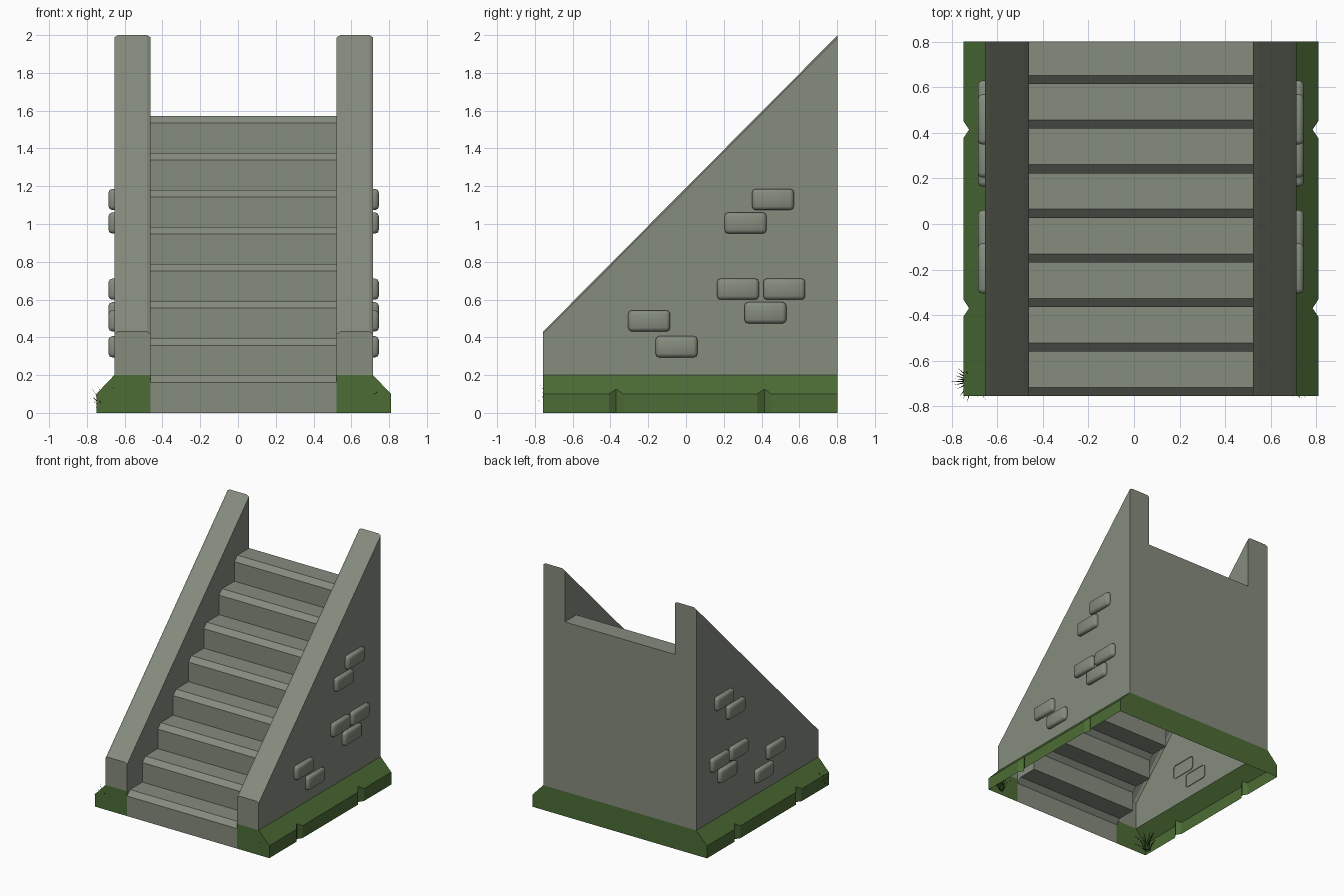
import bpy, bmesh, math, random
from mathutils import Vector

cube = bpy.data.objects.get("Cube")
if cube:
    bpy.data.objects.remove(cube, do_unlink=True)
random.seed(4)

# Main dimensions
CX = 0.03                                 # middle of the stairs
INNER, OUTER, SKIRT = 0.4925, 0.685, 0.78   # half widths
FRONT, BACK = -0.757, 0.803
BASE = 0.2                                # top of the mossy skirt
RAIL_LOW, RAIL_HIGH = 0.43, 2.0
STEPS, PITCH, NOSE = 8, 0.196, 0.038


def material(name, rgb):
    m = bpy.data.materials.new(name)
    m.use_nodes = True
    m.diffuse_color = (*rgb, 1)
    bsdf = m.node_tree.nodes["Principled BSDF"]
    bsdf.inputs["Base Color"].default_value = (*rgb, 1)
    bsdf.inputs["Roughness"].default_value = 0.9
    return m


stone = material("grey stone", (0.235, 0.262, 0.208))
moss = material("moss green", (0.072, 0.15, 0.036))
blade_green = material("dark grass", (0.02, 0.045, 0.012))


def face(bm, pts, out):
    """Add a polygon whose normal points along out."""
    f = bm.faces.new([bm.verts.new(p) for p in pts])
    f.normal_update()
    if f.normal.dot(Vector(out)) < 0:
        f.normal_flip()


def finish(bm, name, mat, weld=True):
    if weld:
        bmesh.ops.remove_doubles(bm, verts=bm.verts, dist=0.0005)
    me = bpy.data.meshes.new(name)
    bm.to_mesh(me)
    bm.free()
    me.materials.append(mat)
    ob = bpy.data.objects.new(name, me)
    bpy.context.scene.collection.objects.link(ob)
    return ob


# Stair profile as (y, z): riser, sloped nosing, tread
profile = []
for k in range(STEPS):
    y, top = FRONT + PITCH * k, BASE + PITCH * k
    profile += [(y, top - PITCH if k else 0), (y, top - NOSE), (y + NOSE, top)]
TOP = BASE + PITCH * (STEPS - 1)
profile.append((BACK, TOP))

bm = bmesh.new()
for (y0, z0), (y1, z1) in zip(profile, profile[1:]):
    face(bm, [(CX - INNER, y0, z0), (CX + INNER, y0, z0),
              (CX + INNER, y1, z1), (CX - INNER, y1, z1)], (0, -1, 1))
finish(bm, "steps", stone)

# Side walls with sloping, slightly chamfered tops
CH, DROP = 0.02, 0.012
section = [(OUTER, DROP), (OUTER - CH, 0), (INNER + CH, 0), (INNER, DROP)]


def side_wall(s, name):
    bm = bmesh.new()

    def X(d):
        return CX + s * d
    for (a, da), (b, db) in zip(section, section[1:]):
        face(bm, [(X(a), FRONT, RAIL_LOW - da), (X(b), FRONT, RAIL_LOW - db),
                  (X(b), BACK, RAIL_HIGH - db), (X(a), BACK, RAIL_HIGH - da)], (0, -1, 1))
    low, high = RAIL_LOW - DROP, RAIL_HIGH - DROP
    face(bm, [(X(OUTER), FRONT, BASE), (X(OUTER), FRONT, low),
              (X(OUTER), BACK, high), (X(OUTER), BACK, BASE)], (s, 0, 0))
    face(bm, [(X(INNER), y, z) for y, z in profile[1:] + [(BACK, high), (FRONT, low)]],
         (-s, 0, 0))
    face(bm, [(X(OUTER), FRONT, BASE)] + [(X(d), FRONT, RAIL_LOW - e) for d, e in section]
         + [(X(INNER), FRONT, BASE)], (0, -1, 0))
    finish(bm, name, stone)


side_wall(1, "left_wall")
side_wall(-1, "right_wall")

# Back wall, cut down between the rails
bm = bmesh.new()
outline = [(OUTER, BASE)] + [(d, RAIL_HIGH - e) for d, e in section] + [(INNER, TOP)]
face(bm, [(CX + d, BACK, z) for d, z in outline]
     + [(CX - d, BACK, z) for d, z in reversed(outline)], (0, 1, 0))
finish(bm, "back_wall", stone)

# Mossy skirt with V notches along both sides
MID, DEPTH, HALF = 0.1, 0.025, 0.038
slope = (BASE - MID) / (SKIRT - OUTER)
stations = [(FRONT, 0)]
for c in (-0.37, 0.415):
    stations += [(c - HALF, 0), (c, DEPTH), (c + HALF, 0)]
stations.append((BACK, 0))

bm = bmesh.new()
for s in (1, -1):
    columns = [[(CX + s * (SKIRT - d), y, 0), (CX + s * (SKIRT - d), y, MID + d * slope),
                (CX + s * OUTER, y, BASE)] for y, d in stations]
    for a, b in zip(columns, columns[1:]):
        for i in range(2):
            face(bm, [a[i], b[i], b[i + 1], a[i + 1]], (s, 0, 0.1))
    face(bm, columns[0] + [(CX + s * INNER, FRONT, BASE), (CX + s * INNER, FRONT, 0)],
         (0, -1, 0))
band = [(SKIRT, 0), (SKIRT, MID), (OUTER, BASE)]
face(bm, [(CX + d, BACK, z) for d, z in band]
     + [(CX - d, BACK, z) for d, z in reversed(band)], (0, 1, 0))
finish(bm, "mossy_skirt", moss)

# Raised bricks, mirrored on both walls: centre (y, z)
bricks = [(0.46, 1.13), (0.315, 1.005), (0.275, 0.655), (0.52, 0.655),
          (0.42, 0.53), (-0.195, 0.487), (-0.05, 0.35)]
for s, side in ((1, "left"), (-1, "right")):
    for n, (y, z) in enumerate(bricks):
        bm = bmesh.new()
        bmesh.ops.create_cube(bm, size=1)
        for v in bm.verts:
            v.co = Vector((CX + s * (OUTER + 0.013) + v.co.x * 0.036,
                           y + v.co.y * 0.222, z + v.co.z * 0.112))
        rear = [f for f in bm.faces if f.normal.x * s < -0.5]
        bmesh.ops.delete(bm, geom=rear, context='FACES')
        edges = [e for e in bm.edges if not e.is_boundary]
        bmesh.ops.bevel(bm, geom=edges, offset=0.02, segments=2, profile=0.5,
                        affect='EDGES')
        ob = finish(bm, f"{side}_brick_{n + 1}", stone)
        bpy.ops.object.select_all(action='DESELECT')
        ob.select_set(True)
        bpy.context.view_layer.objects.active = ob
        bpy.ops.object.shade_smooth_by_angle(angle=math.radians(50))


# Grass tufts: thin tapering blades that bend outward
def tuft(name, centre, count, lean, height, width):
    bm = bmesh.new()
    for i in range(count):
        a = math.tau * (i + random.random() * 0.6) / count
        out = Vector((math.cos(a), math.sin(a), 0))
        side = Vector((-out.y, out.x, 0)) * width
        reach = random.uniform(*lean)
        h = random.uniform(*height)
        root = Vector(centre) + out * reach * 0.2
        mid = root + out * reach * 0.3 + Vector((0, 0, h * 0.65))
        tip = root + out * reach * 0.8 + Vector((0, 0, h))
        face(bm, [root - side, root + side, mid + side * 0.7, mid - side * 0.7], out)
        face(bm, [mid - side * 0.7, mid + side * 0.7, tip], out)
    finish(bm, name, blade_green)


tuft("right_grass", (-0.71, -0.69, 0), 30, (0.05, 0.108), (0.06, 0.15), 0.004)
tuft("left_grass", (0.725, -0.705, 0), 26, (0.03, 0.075), (0.05, 0.13), 0.004)
tuft("wall_grass", (CX + OUTER + 0.005, 0.48, 0.6), 7, (0.015, 0.035), (0.02, 0.04), 0.004)
